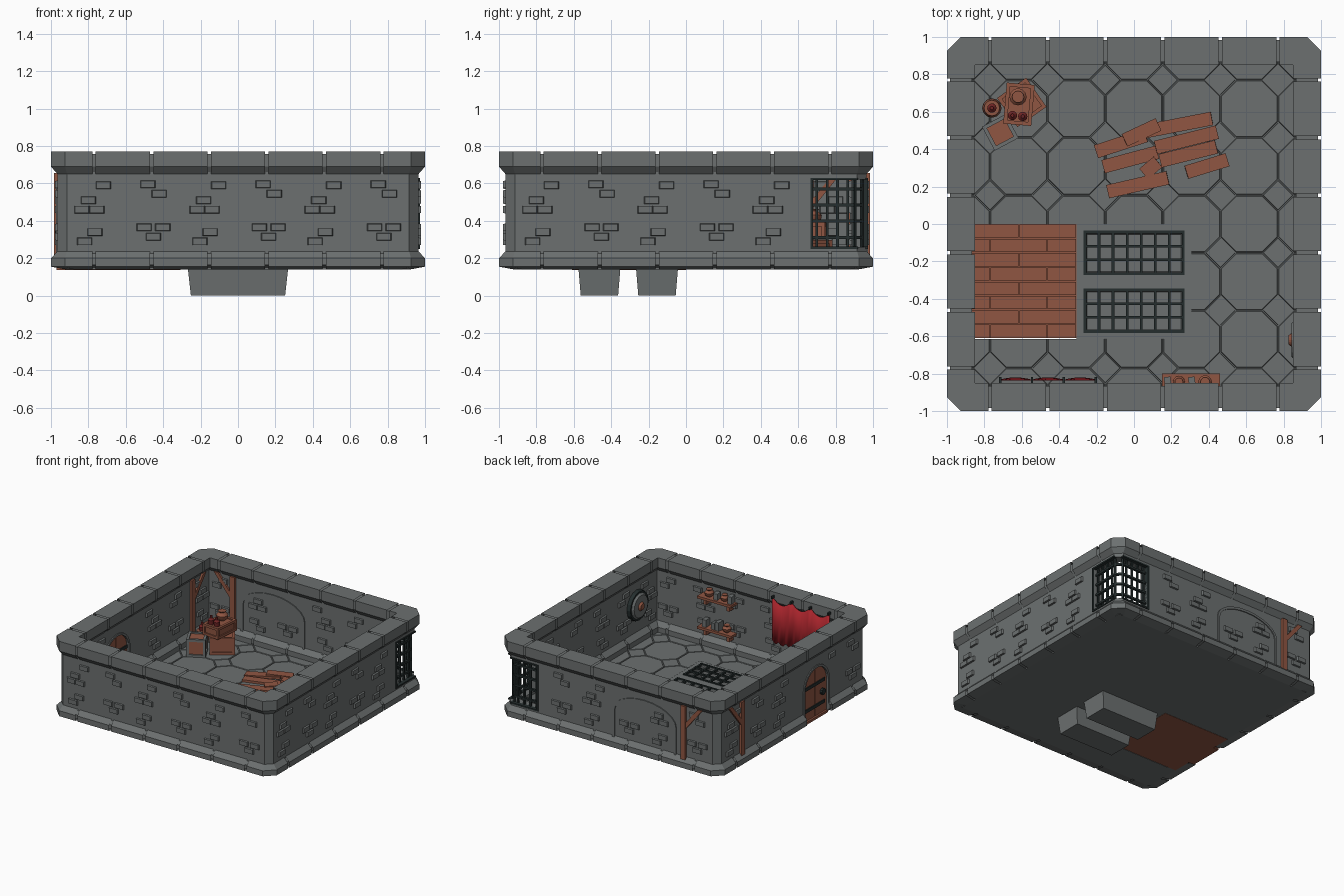
import bpy, bmesh, math, random
from mathutils import Matrix, Vector

if "Cube" in bpy.data.objects:
    bpy.data.objects.remove(bpy.data.objects["Cube"])

random.seed(4)

def mat(name, r, g, b):
    m = bpy.data.materials.new(name)
    m.diffuse_color = (r, g, b, 1)
    m.use_nodes = True
    m.node_tree.nodes["Principled BSDF"].inputs["Base Color"].default_value = m.diffuse_color
    return m

STONE = mat("grey stone", 0.15, 0.163, 0.163)
WOOD = mat("red brown wood", 0.28, 0.093, 0.055)
IRON = mat("dark iron", 0.018, 0.027, 0.027)
CLOTH = mat("red cloth", 0.40, 0.018, 0.025)
GLASS = mat("dark red glass", 0.16, 0.018, 0.018)

def done(name, bm, m, smooth=False, normals=True):
    if normals:
        bmesh.ops.recalc_face_normals(bm, faces=bm.faces)
    me = bpy.data.meshes.new(name)
    bm.to_mesh(me)
    bm.free()
    me.materials.append(m)
    ob = bpy.data.objects.new(name, me)
    bpy.context.collection.objects.link(ob)
    if smooth:
        bpy.context.view_layer.objects.active = ob
        ob.select_set(True)
        bpy.ops.object.shade_smooth_by_angle(angle=math.radians(40))
        ob.select_set(False)
    return ob

def box(bm, loc, size, rot=0, tilt=0):
    M = (Matrix.Translation(loc) @ Matrix.Rotation(math.radians(rot), 4, 'Z')
         @ Matrix.Rotation(math.radians(tilt), 4, 'Y') @ Matrix.Diagonal((*size, 1)))
    bmesh.ops.create_cube(bm, size=1, matrix=M)

def span(bm, x0, x1, y0, y1, z0, z1):
    box(bm, ((x0+x1)/2, (y0+y1)/2, (z0+z1)/2), (x1-x0, y1-y0, z1-z0))

def prism(bm, pts, d0, d1, k, taper=1.0):
    """Polygon (u, z) on wall side k (0 front, 1 right, 2 back, 3 left), from distance d0 to d1."""
    R = Matrix.Rotation(k*math.pi/2, 3, 'Z')
    cu, cz = (sum(p[i] for p in pts)/len(pts) for i in (0, 1))
    a = [bm.verts.new(R @ Vector((u, -d0, z))) for u, z in pts]
    b = [bm.verts.new(R @ Vector((cu+(u-cu)*taper, -d1, cz+(z-cz)*taper))) for u, z in pts]
    bm.faces.new(a)
    bm.faces.new(b[::-1])
    for i in range(len(pts)):
        j = (i+1) % len(pts)
        bm.faces.new((a[i], a[j], b[j], b[i]))

def rect(u0, u1, z0, z1):
    return [(u0, z0), (u1, z0), (u1, z1), (u0, z1)]

def lathe(bm, loc, prof, n=12):
    rings = [[bm.verts.new((loc[0]+r*math.cos(2*math.pi*i/n), loc[1]+r*math.sin(2*math.pi*i/n), loc[2]+z))
              for i in range(n)] for r, z in prof]
    for a, b in zip(rings, rings[1:]):
        for i in range(n):
            bm.faces.new((a[i], a[(i+1) % n], b[(i+1) % n], b[i]))
    bm.faces.new(rings[0][::-1])
    bm.faces.new(rings[-1])

def ring(prof):
    """Square ring with cut corners; profile points are (half width, corner cut, z)."""
    bm = bmesh.new()
    loops = []
    for d, c, z in prof:
        e = d - c
        xy = [(e, -d), (d, -e), (d, e), (e, d), (-e, d), (-d, e), (-d, -e), (-e, -d)]
        loops.append([bm.verts.new((x, y, z)) for x, y in xy])
    for a, b in zip(loops, loops[1:] + loops[:1]):
        for i in range(8):
            bm.faces.new((a[i], a[(i+1) % 8], b[(i+1) % 8], b[i]))
    bmesh.ops.remove_doubles(bm, verts=bm.verts, dist=1e-5)
    bmesh.ops.recalc_face_normals(bm, faces=bm.faces)
    return bm

def cut(bm, axis, pos):
    n = Vector((0, 0, 0))
    n[axis] = 1
    bmesh.ops.bisect_plane(bm, geom=bm.verts[:]+bm.edges[:]+bm.faces[:], plane_co=n*pos, plane_no=n)

def remove(bm, rule):
    bmesh.ops.delete(bm, geom=[f for f in bm.faces if rule(f.calc_center_median())], context='FACES')

STEP = 0.308
MODS = [(i-2.5)*STEP for i in range(6)]

def notch(bm):
    for ax in (0, 1):
        for m in MODS:
            cut(bm, ax, m-0.009)
            cut(bm, ax, m+0.009)
    remove(bm, lambda c: any((abs(c.x-m) < 0.008 and abs(c.y) > 0.84) or
                             (abs(c.y-m) < 0.008 and abs(c.x) > 0.84) for m in MODS))

# wall core with door and corner window openings
DOOR_U = 0.31
def arch(cu, r, rise, zs, n=12):
    return [(cu+r*math.cos(math.pi*i/n), zs+rise*math.sin(math.pi*i/n)) for i in range(n+1)]

walls = done("walls", ring([(.985, .066, .165), (.985, .066, .2), (.965, .05, .225), (.965, .05, .66),
                            (.985, .066, .69), (.985, .066, .757), (.865, 0, .757), (.865, 0, .69),
                            (.885, 0, .66), (.885, 0, .225), (.865, 0, .2), (.865, 0, .142)]), STONE)
bm = bmesh.new()
prism(bm, [(DOOR_U-.15, .1)] + arch(DOOR_U, .15, .15, .41)[::-1] + [(DOOR_U+.15, .1)], .8, 1.1, 3)
span(bm, .68, 1.1, .68, 1.1, .26, .62)
cutter = done("opening_cutter", bm, STONE)
cutter.hide_render = True
cutter.hide_viewport = True
mod = walls.modifiers.new("openings", 'BOOLEAN')
mod.object = cutter
mod.operation = 'DIFFERENCE'
mod.solver = 'EXACT'

# coping and skirting blocks
bm = ring([(.965, .05, .65), (1, .075, .69), (1, .075, .77), (.85, 0, .77), (.85, 0, .69), (.885, 0, .65)])
notch(bm)
done("coping", bm, STONE, normals=False)
bm = ring([(.92, .05, .14), (1, .075, .155), (1, .075, .2), (.965, .05, .237), (.885, 0, .237), (.85, 0, .2), (.85, 0, .14)])
notch(bm)
for y in (-DOOR_U-.15, -DOOR_U+.15):
    cut(bm, 1, y)
remove(bm, lambda c: c.x < -.84 and abs(c.y+DOOR_U) < .149)
done("skirting", bm, STONE, normals=False)

# raised bricks, inside and outside
A = [(.05, .59), (-.03, .51), (-.065, .46), (.015, .46), (.005, .34), (-.05, .29)]
B = [(-.02, .595), (.04, .545), (-.04, .365), (.06, .365), (.01, .315)]
bm = bmesh.new()
for k in range(4):
    for i, m in enumerate(MODS):
        for du, z in (B if i % 2 else A):
            u = m + du
            if (k == 1 and u > .63) or (k == 2 and u < -.63) or (k == 3 and abs(u-DOOR_U) < .2 and z < .6):
                continue
            if k == 2 and (abs(u) < .05 or abs(u-.6) < .05 or (0 < u < .6 and z > .53)):
                continue
            for d0, d1 in ((.96, .979), (.89, .871)):
                prism(bm, rect(u-.042, u+.042, z-.021, z+.021), d0, d1, k, .86)
done("raised_bricks", bm, STONE)

# stone arch surrounds: blind arch on the back wall, door arch on the left wall
def surround(name, cu, r, rise, zs, zb, w, k):
    bm = bmesh.new()
    a = [(cu+r, zb)] + arch(cu, r, rise, zs) + [(cu-r, zb)]
    b = [(cu+r+w, zb)] + arch(cu, r+w, rise+w, zs) + [(cu-r-w, zb)]
    for i in range(len(a)-1):
        prism(bm, [a[i], b[i], b[i+1], a[i+1]], .877, .973, k)
    done(name, bm, STONE)
surround("blind_arch", .30, .27, .13, .45, .2, .02, 2)
surround("door_arch", DOOR_U, .15, .15, .41, .15, .018, 3)

# door planks, straps and rings
bm = bmesh.new()
for i in range(4):
    u0 = DOOR_U - .15 + i*.075
    top = [(u0+.072*t/4, .41+math.sqrt(max(0, .15**2-(u0+.072*t/4-DOOR_U)**2))) for t in range(4, -1, -1)]
    prism(bm, [(u0, .145), (u0+.072, .145)] + top, .895, .955, 3)
done("door", bm, WOOD)
bm = bmesh.new()
for z in (.24, .42):
    prism(bm, rect(DOOR_U-.145, DOOR_U+.12, z-.013, z+.013), .888, .962, 3)
for x in (-.965, -.885):
    bmesh.ops.create_cone(bm, cap_ends=True, segments=10, radius1=.026, radius2=.026, depth=.02,
        matrix=Matrix.Translation((x, -DOOR_U-.09, .33)) @ Matrix.Rotation(math.pi/2, 4, 'Y'))
done("door_ironwork", bm, IRON)

# timber posts with braces set through the walls
bm = bmesh.new()
for k, u, s in ((2, .66, 1), (3, -.66, -1)):
    prism(bm, rect(u-.022, u+.022, .2, .655), .866, .984, k)
    prism(bm, [(u+s*.02, .47), (u+s*.02, .52), (u+s*.13, .655), (u+s*.17, .655)], .87, .98, k)
done("timber_posts", bm, WOOD)

# corner window bars and frame
bm = bmesh.new()
for k, s in ((1, 1), (2, -1)):
    bar = lambda a, b, z0, z1, d0, d1: prism(bm, rect(min(s*a, s*b), max(s*a, s*b), z0, z1), d0, d1, k)
    for u in (.70, .755, .81, .865):
        bar(u-.007, u+.007, .25, .63, .933, .947)
    for z in (.31, .4, .485, .57):
        bar(.67, .9, z-.008, z+.008, .93, .95)
    bar(.665, .68, .25, .63, .94, .972)
    bar(.665, .92, .25, .262, .94, .972)
    bar(.665, .92, .618, .63, .94, .972)
for z in (.31, .4, .485, .57):
    box(bm, (.92, .92, z), (.07, .018, .016), -45)
for p in ((.94, .9), (.9, .94)):
    box(bm, (*p, .44), (.015, .015, .38), 45)
done("window_bars", bm, IRON)

# floor slabs and octagonal paving
areas = [(-.92, .92, 0, .92), (-.92, .92, -.92, -.616), (.308, .92, -.616, 0)]
bm = bmesh.new()
for a in areas:
    span(bm, *a, .14, .151)
for x0, x1, y0, y1 in ((-.308, -.265, -.616, 0), (.265, .308, -.616, 0), (-.265, .265, -.05, 0),
                       (-.265, .265, -.36, -.26), (-.265, .265, -.616, -.565)):
    span(bm, x0, x1, y0, y1, .14, .157)
done("floor_slabs", bm, STONE)

def tile(bm, x, y, pts):
    lo = [bm.verts.new((x+px, y+py, .149)) for px, py in pts]
    hi = [bm.verts.new((x+px*.975, y+py*.975, .158)) for px, py in pts]
    bm.faces.new(hi)
    for i in range(len(pts)):
        j = (i+1) % len(pts)
        bm.faces.new((lo[i], lo[j], hi[j], hi[i]))

h, c = .152, .07
octo = [(h, -c), (h, c), (c, h), (-c, h), (-h, c), (-h, -c), (-c, -h), (c, -h)]
diam = [(.08, 0), (0, .08), (-.08, 0), (0, -.08)]
for n, (x0, x1, y0, y1) in enumerate(areas):
    bm = bmesh.new()
    for i in range(-3, 4):
        for j in range(-3, 4):
            tile(bm, i*STEP, j*STEP, octo)
            tile(bm, (i+.5)*STEP, (j+.5)*STEP, diam)
    for ax, lo, hi in ((0, x0, x1), (1, y0, y1)):
        cut(bm, ax, lo)
        cut(bm, ax, hi)
    remove(bm, lambda q: not (x0 < q.x < x1 and y0 < q.y < y1))
    done("paving_%d" % n, bm, STONE, normals=False)

# plank floor by the door
bm = bmesh.new()
span(bm, -.92, -.308, -.61, 0, .138, .15)
span(bm, -.97, -.9, -.455, -.165, .138, .158)
for r in range(8):
    y1 = -r*.0765
    xs = [-.9, -.615, -.308] if r % 2 == 0 else [-.9, -.77, -.465, -.308]
    for a, b in zip(xs, xs[1:]):
        span(bm, a+.003, b-.003, y1-.073, y1-.003, .145, .161)
done("plank_floor", bm, WOOD)

# drain pits and grates
pit, grate = bmesh.new(), bmesh.new()
for yc in (-.155, -.463):
    lo = [pit.verts.new((x*.252, yc+y*.1, 0)) for x, y in ((-1, -1), (1, -1), (1, 1), (-1, 1))]
    hi = [pit.verts.new((x*.268, yc+y*.112, .145)) for x, y in ((-1, -1), (1, -1), (1, 1), (-1, 1))]
    pit.faces.new(lo[::-1])
    for i in range(4):
        pit.faces.new((lo[i], lo[(i+1) % 4], hi[(i+1) % 4], hi[i]))
    for i in range(8):
        box(grate, (-.262+i*.075, yc, .155), (.014, .235, .016))
    for y in (-.112, -.036, .036, .112):
        box(grate, (0, yc+y, .158), (.54, .014, .014))
done("drain_pits", pit, STONE)
done("drain_grates", grate, IRON)

# broken boards
bm = bmesh.new()
for x, y, l, a in ((-.07, .43, .28, 18), (.24, .53, .36, 11), (-.02, .345, .30, 15), (.28, .45, .34, 14),
                   (.09, .30, .1, 40), (.29, .375, .31, 14), (.02, .21, .33, 13), (.39, .31, .23, 17), (.04, .49, .2, 25)):
    box(bm, (x, y, random.uniform(.168, .19)), (l, .073, .018), a, random.uniform(-5, 5))
done("broken_boards", bm, WOOD)

# crates, barrel, pot and bottles in the corner
def crate(name, x, y, z, sx, sy, sz, rot, frame):
    bm = bmesh.new()
    box(bm, (x, y, z+sz/2), (sx-.02, sy-.02, sz-.02), rot)
    done(name + "_panels", bm, WOOD)
    bm = bmesh.new()
    R = Matrix.Rotation(math.radians(rot), 3, 'Z')
    w = .02
    for i in (-1, 1):
        for j in (-1, 1):
            for off, size in (((0, i*(sy-w)/2, j*(sz-w)/2), (sx, w, w)), ((i*(sx-w)/2, 0, j*(sz-w)/2), (w, sy, w)),
                              ((i*(sx-w)/2, j*(sy-w)/2, 0), (w, w, sz))):
                box(bm, Vector((x, y, z+sz/2)) + R @ Vector(off), size, rot)
    done(name + "_frame", bm, frame)
crate("grey_crate", -.715, .49, .158, .145, .145, .145, 28, STONE)
crate("lower_crate", -.60, .65, .158, .19, .19, .14, 35, WOOD)
crate("upper_crate", -.615, .64, .30, .15, .22, .09, -5, WOOD)

POT = [(.02, 0), (.042, .02), (.046, .045), (.025, .068), (.032, .078), (.022, .078)]
BOTTLE = [(.022, 0), (.025, .035), (.01, .05), (.01, .068)]
bm = bmesh.new()
lathe(bm, (-.62, .68, .385), POT)
lathe(bm, (-.76, .62, .158), [(.04, 0), (.052, .06), (.042, .13)])
for x, z, s in ((.38, .58, .8), (.24, .58, .7), (.22, .33, .75)):
    lathe(bm, (x, -.845, z), [(r*s, q*s) for r, q in POT])
done("pots_and_barrel", bm, WOOD, True)
bm = bmesh.new()
for x, y, z in ((-.65, .58, .385), (-.595, .575, .385), (-.76, .62, .285)):
    lathe(bm, (x, y, z), BOTTLE)
done("bottles", bm, GLASS, True)

# two wall shelves with brackets and goods
bm, goods = bmesh.new(), bmesh.new()
for z in (.57, .32):
    span(bm, .15, .46, -.89, -.80, z-.01, z+.01)
    for u in (.2, .41):
        prism(bm, [(u-.012, z-.06), (u+.012, z-.06), (u+.012, z), (u-.012, z)], .89, .83, 0)
for x, z, hgt in ((.31, .58, .05), (.29, .33, .07), (.325, .33, .055), (.41, .33, .06), (.18, .58, .06)):
    box(goods, (x, -.845, z+hgt/2), (.035, .055, hgt), random.uniform(-15, 15))
done("shelves", bm, WOOD)
done("shelf_goods", goods, STONE)

# hanging cloth in three swags with pegs
bm = bmesh.new()
N = 24
cols = []
for i in range(N+1):
    t = i/N
    sag = abs(math.sin(3*math.pi*t))
    cols.append([bm.verts.new((-.72+.52*t, -.838+.012*sag*v, (.735-.05*sag)*(1-v) + (.37+.015*math.cos(i*2.1))*v))
                 for v in (0, .5, 1)])
for a, b in zip(cols, cols[1:]):
    for v in range(2):
        bm.faces.new((a[v], a[v+1], b[v+1], b[v]))
cloth = done("hanging_cloth", bm, CLOTH, True)
cloth.modifiers.new("thickness", 'SOLIDIFY').thickness = .006
bm = bmesh.new()
for i in range(4):
    box(bm, (-.715+.17*i, -.838, .735), (.012, .04, .02))
done("cloth_pegs", bm, IRON)

# round shield on the right wall
M = Matrix.Translation((.862, -.62, .46)) @ Matrix.Rotation(-math.pi/2, 4, 'Y')
for name, m, r1, r2, dep, off in (("shield_rim", IRON, .125, .118, .03, 0), ("shield_face", STONE, .108, .09, .02, .02),
                                  ("shield_boss", WOOD, .04, .025, .02, .035)):
    bm = bmesh.new()
    bmesh.ops.create_cone(bm, cap_ends=True, segments=16, radius1=r1, radius2=r2, depth=dep,
                          matrix=M @ Matrix.Translation((0, 0, off-.01)))
    done(name, bm, m)
